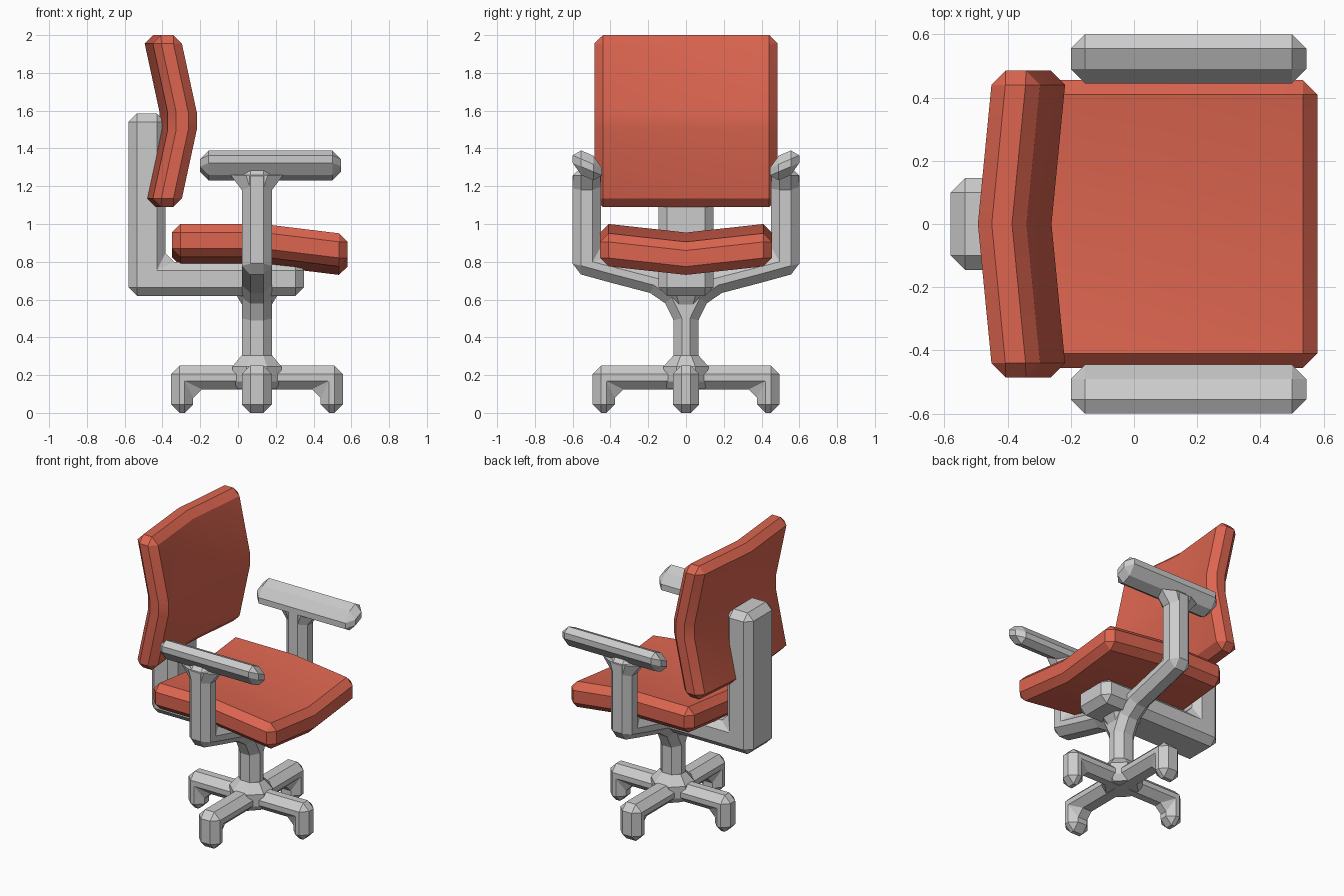
import bpy, bmesh, math
from mathutils import Vector

if "Cube" in bpy.data.objects:
    bpy.data.objects.remove(bpy.data.objects["Cube"])

BEV = 0.045
CX = 0.1  # centre of the column and base

red = bpy.data.materials.new("red_fabric")
red.diffuse_color = (0.72, 0.13, 0.08, 1)
red.use_nodes = True
red.node_tree.nodes["Principled BSDF"].inputs["Base Color"].default_value = red.diffuse_color


def finish(name, bm, mat=None):
    bmesh.ops.recalc_face_normals(bm, faces=bm.faces)
    me = bpy.data.meshes.new(name)
    bm.to_mesh(me)
    bm.free()
    ob = bpy.data.objects.new(name, me)
    bpy.context.collection.objects.link(ob)
    if mat:
        me.materials.append(mat)
    return ob


def bevel_sharp(bm):
    bmesh.ops.recalc_face_normals(bm, faces=bm.faces)
    edges = [e for e in bm.edges if e.calc_face_angle(0) > math.radians(50)]
    bmesh.ops.bevel(bm, geom=edges, offset=BEV, offset_type='OFFSET', segments=1,
                    profile=0.5, affect='EDGES', clamp_overlap=True)


def profile(name, pts, half, place):
    """Extrude a 2D profile by +-half and chamfer its sharp edges."""
    bm = bmesh.new()
    f = bm.faces.new([bm.verts.new(place(a, b, -half)) for a, b in pts])
    ext = bmesh.ops.extrude_face_region(bm, geom=[f])
    move = Vector(place(0, 0, half)) - Vector(place(0, 0, -half))
    bmesh.ops.translate(bm, vec=move, verts=[g for g in ext["geom"] if isinstance(g, bmesh.types.BMVert)])
    bevel_sharp(bm)
    return finish(name, bm)


def slab(name, lo, hi, cuts=(), bend=None, mat=None):
    """Chamfered box, cut at (axis, value) planes, then bent."""
    bm = bmesh.new()
    bmesh.ops.create_cube(bm, size=1)
    for v in bm.verts:
        v.co = [l + (h - l) * (c + 0.5) for l, h, c in zip(lo, hi, v.co)]
    bevel_sharp(bm)
    for axis, val in cuts:
        n, p = Vector(), Vector()
        n[axis], p[axis] = 1, val
        bmesh.ops.bisect_plane(bm, geom=bm.verts[:] + bm.edges[:] + bm.faces[:], plane_co=p, plane_no=n)
    if bend:
        for v in bm.verts:
            v.co += Vector(bend(v.co))
    return finish(name, bm, mat)


def frustum(name, x, y, levels):
    """Octagonal flare; levels = (z, half x, half y) for bottom and top."""
    r = 1 / math.cos(math.pi / 8)
    bm = bmesh.new()
    rings = []
    for z, hx, hy in levels:
        rings.append([bm.verts.new((x + hx * r * math.cos((i + .5) * math.pi / 4),
                                    y + hy * r * math.sin((i + .5) * math.pi / 4), z)) for i in range(8)])
    for a, b in zip(rings, rings[1:]):
        for i in range(8):
            j = (i + 1) % 8
            bm.faces.new((a[i], a[j], b[j], b[i]))
    bm.faces.new(rings[0])
    bm.faces.new(rings[-1])
    return finish(name, bm)


def on_xz(a, b, t):
    return (a, t, b)


def on_yz(a, b, t):
    return (CX + t, a, b)


# seat: dips towards the middle and droops at the front
def seat_bend(c):
    dip = 1 - min(abs(c.y) / 0.41, 1)
    droop = min(max((c.x - 0.13) / 0.41, 0), 1)
    return (0, 0, -0.045 * dip - 0.05 * droop)


seat = slab("seat", (-0.35, -0.455, 0.825), (0.58, 0.455, 1.0),
            [(0, 0.13), (1, 0)], seat_bend, red)


# backrest: bulges forward at mid height, hollow across its width
def back_bend(c):
    lean = min(max((abs(c.z - 1.545) - 0.045) / 0.37, 0), 1)
    hollow = 1 - min(abs(c.y) / 0.44, 1)
    return (-0.08 * lean - 0.043 * hollow, 0, 0)


back = slab("backrest", (-0.372, -0.485, 1.09), (-0.218, 0.485, 2.0),
            [(2, 1.5), (2, 1.59), (1, 0)], back_bend, red)

# L-shaped bracket under the seat and behind the backrest
profile("back_bracket", [(-0.58, 0.62), (0.35, 0.62), (0.35, 0.80), (-0.385, 0.80),
                         (-0.385, 1.585), (-0.58, 1.585)], 0.145, on_xz)

# column with both arm supports as one yoke
half = [(0.066, 0.24), (0.066, 0.49), (0.11, 0.58), (0.19, 0.635), (0.40, 0.69),
        (0.60, 0.745), (0.60, 1.30), (0.45, 1.30), (0.45, 0.835), (0.12, 0.75)]
profile("column_and_arm_posts", half + [(-y, z) for y, z in reversed(half)], 0.08, on_yz)
frustum("seat_hub", CX, 0, [(0.575, 0.08, 0.09), (0.65, 0.125, 0.14)])

# armrests
for s, side in ((-1, "right"), (1, "left")):
    y0, y1 = sorted((s * 0.445, s * 0.60))
    slab(side + "_armrest", (-0.2, y0, 1.245), (0.545, y1, 1.375),
         bend=lambda c: (0, 0, 0.43 * (abs(c.y) - 0.522)))
    frustum(side + "_armrest_flare", CX, s * 0.525,
            [(1.18, 0.08, 0.072), (1.26, 0.14, 0.072)])


# four-legged base
def leg_profile(r):
    i = r - 0.118
    return [(-r, 0), (-i, 0), (-i, 0.125), (i, 0.125), (i, 0), (r, 0), (r, 0.25), (-r, 0.25)]


profile("base_legs_lengthwise", leg_profile(0.455), 0.07, lambda a, b, t: (CX + a, t, b))
profile("base_legs_crosswise", leg_profile(0.495), 0.08, on_yz)
frustum("base_hub", CX, 0, [(0.127, 0.10, 0.10), (0.165, 0.13, 0.12), (0.245, 0.13, 0.12), (0.305, 0.08, 0.066)])

# soft shading over the cushion bends only
for ob in (seat, back):
    bpy.ops.object.select_all(action='DESELECT')
    ob.select_set(True)
    bpy.context.view_layer.objects.active = ob
    bpy.ops.object.shade_smooth_by_angle(angle=math.radians(25))
